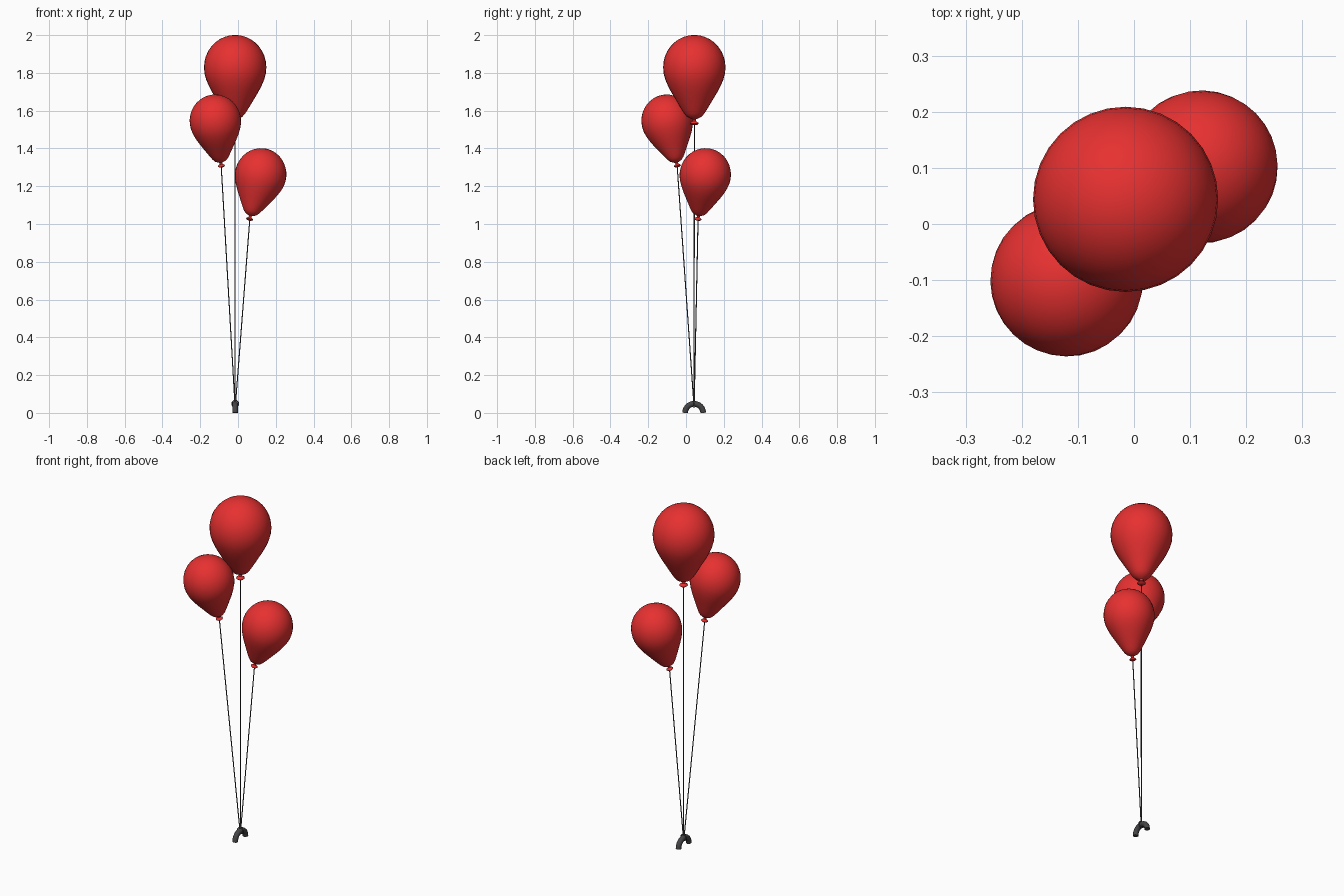
import bpy, bmesh, math
from mathutils import Vector

if "Cube" in bpy.data.objects:
    bpy.data.objects.remove(bpy.data.objects["Cube"])


def material(name, rgb):
    m = bpy.data.materials.new(name)
    m.diffuse_color = (*rgb, 1)
    m.use_nodes = True
    m.node_tree.nodes["Principled BSDF"].inputs["Base Color"].default_value = m.diffuse_color
    return m


RED = material("red_rubber", (0.8, 0.03, 0.03))
DARK = material("dark_grey", (0.06, 0.06, 0.065))


def finish(name, bm, mat, angle=60):
    bmesh.ops.recalc_face_normals(bm, faces=bm.faces)
    me = bpy.data.meshes.new(name)
    bm.to_mesh(me)
    bm.free()
    ob = bpy.data.objects.new(name, me)
    bpy.context.collection.objects.link(ob)
    me.materials.append(mat)
    bpy.ops.object.select_all(action='DESELECT')
    ob.select_set(True)
    bpy.context.view_layer.objects.active = ob
    bpy.ops.object.shade_smooth_by_angle(angle=math.radians(angle))
    return ob


def lathe(name, profile, mat, sides=32):
    bm = bmesh.new()
    vs = [bm.verts.new((r, 0, z)) for r, z in profile]
    es = [bm.edges.new(p) for p in zip(vs, vs[1:])]
    bmesh.ops.spin(bm, geom=vs + es, cent=(0, 0, 0), axis=(0, 0, 1),
                   angle=2 * math.pi, steps=sides)
    bmesh.ops.remove_doubles(bm, verts=bm.verts, dist=1e-4)
    return finish(name, bm, mat)


def tube(name, points, radius, mat, sides, side_axis):
    # sweep a round section along a path lying in the plane normal to side_axis
    bm = bmesh.new()
    rings = []
    for i, p in enumerate(points):
        t = (points[min(i + 1, len(points) - 1)] - points[max(i - 1, 0)]).normalized()
        u = (side_axis - t * side_axis.dot(t)).normalized()
        v = t.cross(u)
        rings.append([bm.verts.new(p + radius * (u * math.cos(a) + v * math.sin(a)))
                      for a in (2 * math.pi * k / sides for k in range(sides))])
    for a, b in zip(rings, rings[1:]):
        for k in range(sides):
            j = (k + 1) % sides
            bm.faces.new((a[k], a[j], b[j], b[k]))
    bm.faces.new(rings[0])
    bm.faces.new(rings[-1])
    return finish(name, bm, mat, 50)


# Balloon profile in units of its radius: domed crown, tapering body, tied knot
crown = [(math.sin(a), 1.035 * math.cos(a))
         for a in (math.pi / 2 * i / 9 for i in range(10))]
body = [(0.985, -0.2), (0.93, -0.4), (0.845, -0.6), (0.74, -0.8), (0.62, -1.0),
        (0.5, -1.2), (0.39, -1.38), (0.31, -1.5), (0.23, -1.59), (0.13, -1.64)]
knot = [(0.06, -1.67), (0.055, -1.73), (0.13, -1.78), (0.14, -1.81),
        (0.09, -1.85), (0, -1.86)]

HOOK = Vector((-0.015, 0.043, 0.025))

# Name, centre of widest ring, radius, lean direction from knot to centre
balloons = [
    ("top", (-0.015, 0.044, 1.83), 0.165, (0, 0, 1)),
    ("left", (-0.12, -0.10, 1.545), 0.136, (-0.032, -0.055, 0.24)),
    ("right", (0.12, 0.102, 1.261), 0.136, (0.06, 0.04, 0.24)),
]
for name, centre, radius, lean in balloons:
    axis = Vector(lean).normalized()
    ob = lathe(name + "_balloon",
               [(r * radius, z * radius) for r, z in crown + body + knot], RED)
    ob.location = centre
    ob.rotation_mode = 'QUATERNION'
    ob.rotation_quaternion = Vector((0, 0, 1)).rotation_difference(axis)
    tie = Vector(centre) - axis * radius * 1.75
    tube(name + "_string", [HOOK, tie], 0.0028, DARK, 8, Vector((0, 1, 0)))

# Arched anchor standing on the ground
arch = [HOOK * 1 + Vector((0, 0.048 * math.cos(a), 0.048 * math.sin(a) - HOOK.z))
        for a in (math.pi * i / 16 for i in range(17))]
tube("anchor_arch", arch, 0.015, DARK, 12, Vector((1, 0, 0)))

# String loop tied round the crown of the arch
bm = bmesh.new()
loop = [HOOK + Vector((0.018 * math.cos(a), 0, 0.023 + 0.018 * math.sin(a)))
        for a in (2 * math.pi * i / 16 for i in range(17))]
bm.free()
tube("string_loop", loop, 0.0028, DARK, 8, Vector((0, 1, 0)))
